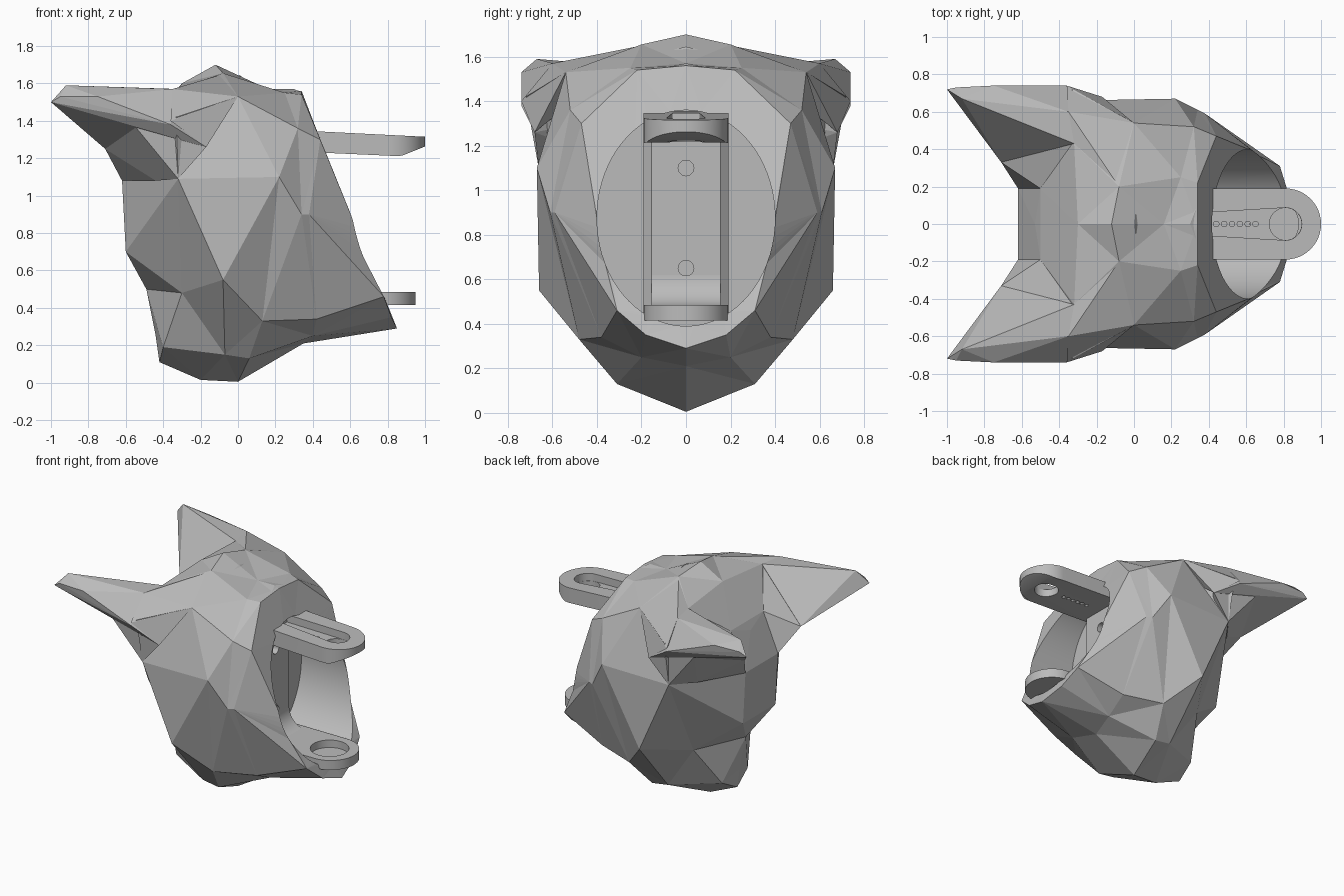
import bpy, bmesh, math
from mathutils import Vector

cube = bpy.data.objects.get("Cube")
if cube:
    bpy.data.objects.remove(cube)

stone = bpy.data.materials.new("matte_grey")
stone.use_nodes = True
GREY = (0.5, 0.5, 0.5, 1)
stone.diffuse_color = GREY
stone.node_tree.nodes["Principled BSDF"].inputs["Base Color"].default_value = GREY


def finish(bm, name):
    bm.normal_update()
    bmesh.ops.recalc_face_normals(bm, faces=bm.faces)
    mesh = bpy.data.meshes.new(name)
    bm.to_mesh(mesh)
    bm.free()
    mesh.materials.append(stone)
    ob = bpy.data.objects.new(name, mesh)
    bpy.context.collection.objects.link(ob)
    return ob


def hull(name, points, side=1):
    bm = bmesh.new()
    verts = [bm.verts.new((x, y * side, z)) for x, y, z in points]
    bmesh.ops.convex_hull(bm, input=verts)
    bmesh.ops.delete(bm, geom=[v for v in bm.verts if not v.link_faces], context='VERTS')
    return finish(bm, name)


def prism(name, outline, low, high):
    """Upright solid over an xy outline; low and high give z at each x."""
    bm = bmesh.new()
    bottom = [bm.verts.new((x, y, low(x))) for x, y in outline]
    top = [bm.verts.new((x, y, high(x))) for x, y in outline]
    n = len(outline)
    for i in range(n):
        j = (i + 1) % n
        bm.faces.new((bottom[i], bottom[j], top[j], top[i]))
    bm.faces.new(top)
    bm.faces.new(bottom[::-1])
    bmesh.ops.triangulate(bm, faces=bm.faces)
    return finish(bm, name)


def rod(name, center, radius, length, sides):
    """Round rod along x."""
    bm = bmesh.new()
    bmesh.ops.create_cone(bm, cap_ends=True, segments=sides, radius1=radius,
                          radius2=radius, depth=length)
    for v in bm.verts:
        x, y, z = v.co
        v.co = Vector(center) + Vector((z, y, x))
    return finish(bm, name)


def cut(ob, cutter):
    cutter.hide_render = True
    mod = ob.modifiers.new("cut", 'BOOLEAN')
    mod.object = cutter
    mod.solver = 'EXACT'
    mod.operation = 'DIFFERENCE'
    bpy.context.view_layer.update()
    graph = bpy.context.evaluated_depsgraph_get()
    mesh = bpy.data.meshes.new_from_object(ob.evaluated_get(graph))
    ob.modifiers.clear()
    ob.data = mesh
    bpy.data.objects.remove(cutter)


def smooth(ob):
    bpy.ops.object.select_all(action='DESELECT')
    ob.select_set(True)
    bpy.context.view_layer.objects.active = ob
    bpy.ops.object.shade_smooth_by_angle(angle=math.radians(25))


# Head: faceted half rings from the neck opening to the face, crown to chin
collar = [(.34, 0, 1.56), (.34, .22, 1.54), (.44, .47, 1.3), (.38, .59, .9),
          (.78, .31, .46), (.82, .18, .35), (.85, 0, .29)]
neck = [(.16, 0, 1.57), (.25, .25, 1.55), (.32, .52, 1.36), (.34, .61, .9),
        (.42, .38, .34), (.4, .2, .25), (.35, 0, .21)]
crown = [(-.12, 0, 1.7), (-.08, .2, 1.655), (0, .54, 1.53), (.22, .67, 1.1),
         (.13, .48, .33), (.06, .31, .13), (0, 0, .005)]
cheek = [(-.3, 0, 1.6), (-.32, .43, 1.57), (-.33, .72, 1.42), (-.32, .66, 1.09),
         (-.08, .66, .55), (-.07, .31, .15), (-.2, 0, .015)]
face = [(-.5, 0, 1.36), (-.5, .19, 1.36), (-.62, .19, 1.08), (-.6, .19, .7),
        (-.3, .34, .48), (-.4, .15, .19), (-.42, 0, .11)]
profile = [(-.5, 0, 1.36), (-.53, 0, 1.3), (-.62, 0, 1.08), (-.6, 0, .7),
           (-.49, 0, .5), (-.44, 0, .25), (-.42, 0, .11)]

# Oval recess: mouth curve, floor edge and floor middle
CZ, RY, RZ, FLOOR = 0.875, 0.4, 0.485, 0.24
mouth = []
for deg in range(0, 181, 5):
    z = CZ + RZ * math.cos(math.radians(deg))
    dip = .025 * max(0, math.sin(math.pi * (.88 - z) / .42)) if z < 0.88 else 0
    mouth.append((.34 + (1.55 - z) * .405 - dip, RY * math.sin(math.radians(deg)), z))
floor_edge = [(FLOOR, y, z) for x, y, z in mouth]
floor_mid = [(FLOOR, 0, z) for x, y, z in mouth]

bm = bmesh.new()
known = {}


def vert(p, side):
    key = tuple(round(c, 4) + 0.0 for c in (p[0], p[1] * side, p[2]))
    if key not in known:
        known[key] = bm.verts.new(key)
    return known[key]


def patch(points, side, shade=False):
    corners = list(dict.fromkeys(vert(p, side) for p in points))
    if len(corners) > 2:
        bm.faces.new(corners if side > 0 else corners[::-1]).smooth = shade


def loft(rings, shade=False):
    for side in (1, -1):
        for a, b in zip(rings, rings[1:]):
            for i in range(len(a) - 1):
                patch((a[i], b[i], b[i + 1], a[i + 1]), side, shade)


loft([collar, neck, crown, cheek, face, profile])
loft([floor_mid, floor_edge])
loft([floor_edge, mouth], True)

# Rim: each collar corner fans out to its own stretch of the mouth
for side in (1, -1):
    owner = 0
    for k in range(len(mouth) - 1):
        wanted = sum(k * 5 >= limit for limit in (10, 35, 95, 115, 155, 175))
        while owner < wanted:
            patch((mouth[k], collar[owner], collar[owner + 1]), side)
            owner += 1
        patch((mouth[k], collar[owner], mouth[k + 1]), side)
for ring in (floor_edge, mouth):
    for side in (1, -1):
        for p, q in zip(ring, ring[1:]):
            bm.edges.get((vert(p, side), vert(q, side))).smooth = False
bmesh.ops.triangulate(bm, faces=bm.faces)
finish(bm, "head")

# Ears and the brows that carry them
for label, side in (("left", -1), ("right", 1)):
    hull(label + "_ear", [(-1, .72, 1.5), (-.92, .67, 1.59), (-.75, .74, 1.53),
                          (-.36, .74, 1.38), (-.35, .6, 1.57), (-.32, .43, 1.57),
                          (-.71, .33, 1.25), (-.55, .69, 1.37), (-.17, .68, 1.26),
                          (-.95, .73, 1.53)], side)
    hull(label + "_brow", [(-.71, .33, 1.25), (-.62, .19, 1.08), (-.44, .5, 1.08),
                           (-.32, .66, 1.09), (-.55, .69, 1.37), (-.17, .68, 1.26),
                           (-.5, .19, 1.36), (-.32, .43, 1.56)], side)
    # Upper head filling behind each ear
    hull(label + "_temple", [(-.35, .6, 1.57), (-.36, .74, 1.4), (-.17, .68, 1.26),
                             (-.32, .43, 1.57), (0, .54, 1.53), (-.08, .2, 1.65)], side)

# Small raised creases on the crown, neck and throat
hull("crown_crease", [(-.04, 0, 1.62), (.01, .2, 1.6), (.01, -.2, 1.6), (.06, 0, 1.6),
                      (.01, 0, 1.645)])
hull("neck_crease", [(.14, 0, 1.57), (.34, .1, 1.55), (.34, -.1, 1.55), (.3, 0, 1.57),
                     (.3, 0, 1.5)])
hull("throat_bump", [(.06, 0, .05), (.13, 0, .16), (.1, .05, .1), (.1, -.05, .1), (.06, 0, .12)])


# Bracket inside the opening: back plate and two rounded arms
def stadium(x0, xc, w0, w1, steps=24):
    arc = [(xc + w1 * math.cos(t), w1 * math.sin(t))
           for t in (math.pi * (k / steps - 0.5) for k in range(steps + 1))]
    return [(x0, -w0)] + arc + [(x0, w0)]


def circle(x, r, sides):
    return [(x + r * math.cos(math.tau * k / sides), r * math.sin(math.tau * k / sides))
            for k in range(sides)]


def level(z):
    return lambda x: z


W, LIP, BACK = 0.19, 0.155, 0.31
plate = prism("bracket_plate", [(.22, -W), (BACK - .03, -W), (BACK, -LIP), (BACK, LIP),
                                (BACK - .03, W), (.22, W)], level(.42), level(1.34))
for z in (.65, 1.1):
    cut(plate, rod("screw_cutter", (BACK, 0, z), .035, .1, 24))

upper = prism("upper_arm", stadium(.22, .81, W, W),
              lambda x: 1.25 - .045 * min(x, .87) + max(0, x - .87) * .4,
              lambda x: 1.365 - .05 * x)
cut(upper, prism("slot_cutter", stadium(.36, .81, .06, .087),
                 lambda x: 1.31 - .05 * x, level(1.5)))
cut(upper, prism("ring_cutter", circle(.81, .086, 32), level(1), level(1.5)))
for k in range(6):
    cut(upper, prism("pin_cutter", circle(.44 + k * .042, .015, 10), level(1), level(1.5)))

lower = prism("lower_arm", stadium(.22, .76, W, W), level(.415), level(.485))
cut(lower, prism("cup_cutter", circle(.75, .13, 40), level(.43), level(.6)))

# Curved corner where the plate meets the lower arm
R = 0.14
corner = [(BACK + R - R * math.sin(t), .48 + R - R * math.cos(t))
          for t in (math.pi / 2 * (1 - k / 10) for k in range(11))] + [(BACK, .45)]
bm = bmesh.new()
rows = [[bm.verts.new((x, y, z)) for x, z in corner] for y in (-LIP, LIP)]
for i in range(len(corner)):
    j = (i + 1) % len(corner)
    bm.faces.new((rows[0][i], rows[0][j], rows[1][j], rows[1][i]))
for row in rows:
    bm.faces.new(row)
fillet = finish(bm, "lower_corner")

for ob in (plate, upper, lower, fillet):
    smooth(ob)
